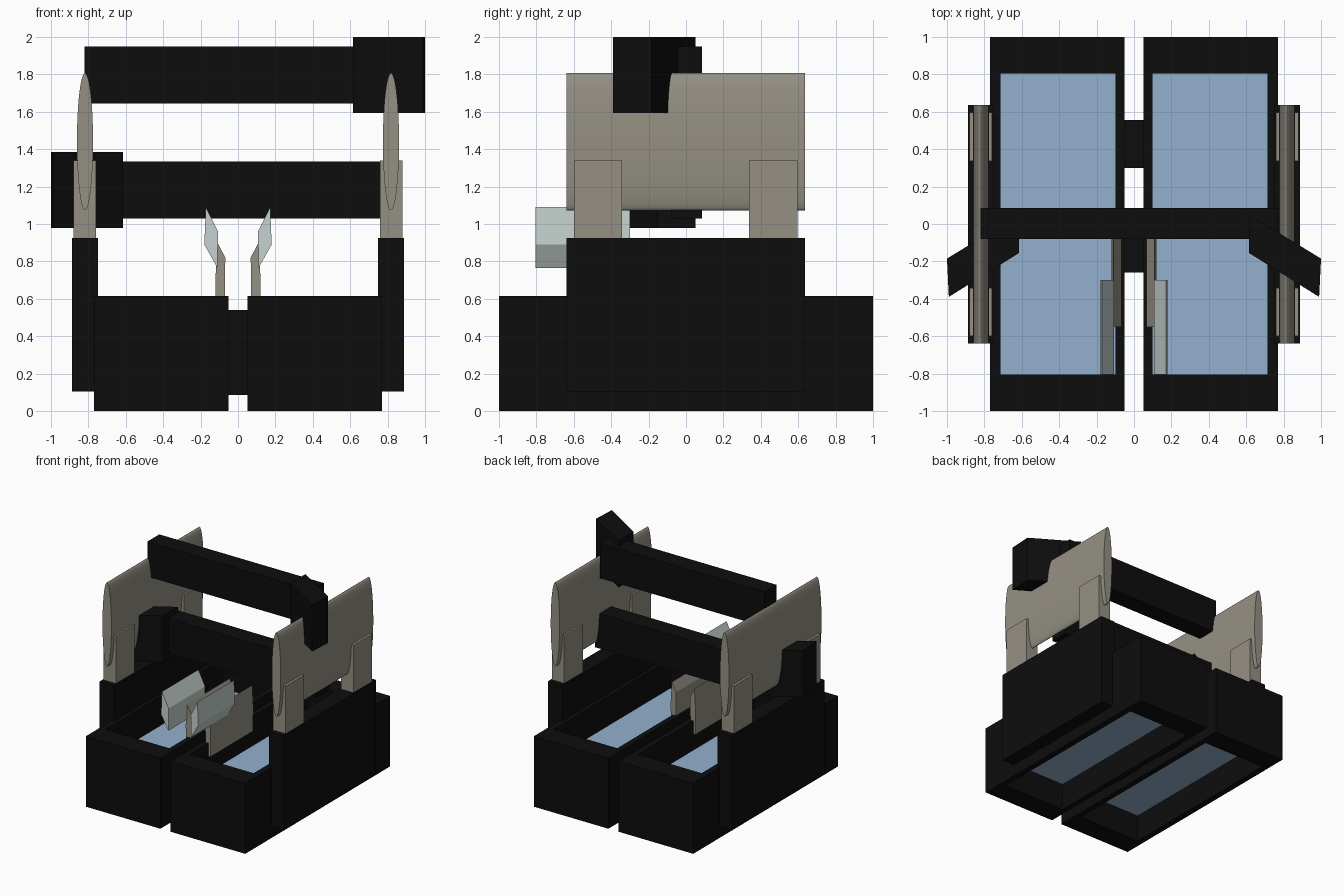
import bpy
import bmesh
import math

old = bpy.data.objects.get("Cube")
if old:
    bpy.data.objects.remove(old, do_unlink=True)


def material(name, rgb):
    m = bpy.data.materials.new(name)
    m.use_nodes = True
    m.diffuse_color = (*rgb, 1)
    m.node_tree.nodes["Principled BSDF"].inputs["Base Color"].default_value = (*rgb, 1)
    return m


BLACK = material("black", (0.004, 0.004, 0.004))
GREY = material("warm_grey", (0.30, 0.28, 0.23))
GLASS = material("pale_blue", (0.29, 0.44, 0.61))
PAD = material("pale_mint", (0.56, 0.64, 0.62))


def finish(name, bm, mat):
    bmesh.ops.recalc_face_normals(bm, faces=bm.faces)
    me = bpy.data.meshes.new(name)
    bm.to_mesh(me)
    bm.free()
    me.materials.append(mat)
    ob = bpy.data.objects.new(name, me)
    bpy.context.collection.objects.link(ob)
    return ob


def box(name, x, y, z, mat):
    bm = bmesh.new()
    bmesh.ops.create_cube(bm, size=1)
    for v in bm.verts:
        for i, (lo, hi) in enumerate((x, y, z)):
            v.co[i] = lo if v.co[i] < 0 else hi
    return finish(name, bm, mat)


def prism(name, points, axis, lo, hi, mat):
    """Extrude a 2D outline along y (outline in x, z) or z (outline in x, y)."""
    bm = bmesh.new()
    place = (lambda a, b: (a, lo, b)) if axis == "y" else (lambda a, b: (a, b, lo))
    face = bm.faces.new([bm.verts.new(place(a, b)) for a, b in points])
    new = bmesh.ops.extrude_face_region(bm, geom=[face])["geom"]
    shift = (0, hi - lo, 0) if axis == "y" else (0, 0, hi - lo)
    bmesh.ops.translate(bm, vec=shift, verts=[g for g in new if isinstance(g, bmesh.types.BMVert)])
    return finish(name, bm, mat)


def span(s, a, b):
    return tuple(sorted((s * a, s * b)))


def flip(s, points):
    return [(s * a, b) for a, b in points]


for s, side in ((1, "left"), (-1, "right")):
    # Open lens frame: four walls around a recessed pane
    for part, x in (("inner", (0.05, 0.1)), ("outer", (0.715, 0.77))):
        box(f"{side}_frame_{part}_wall", span(s, *x), (-1, 1), (0, 0.615), BLACK)
    for part, y in (("front", (-1, -0.805)), ("back", (0.805, 1))):
        box(f"{side}_frame_{part}_wall", span(s, 0.1, 0.715), y, (0, 0.615), BLACK)
    box(f"{side}_lens", span(s, 0.1, 0.715), (-0.805, 0.805), (0.24, 0.36), GLASS)

    # Side panel with two hinge posts
    box(f"{side}_side_panel", span(s, 0.748, 0.888), (-0.64, 0.637), (0.105, 0.925), BLACK)
    for part, y in (("front", (-0.6, -0.343)), ("back", (0.337, 0.595))):
        box(f"{side}_{part}_post", span(s, 0.76, 0.88), y, (0.9, 1.34), GREY)

    # Flattened oval barrel held by the posts
    oval = [(s * 0.818 + 0.043 * math.cos(t), 1.44 + 0.367 * math.sin(t))
            for t in (math.tau * i / 48 for i in range(48))]
    barrel = prism(f"{side}_oval_barrel", oval, "y", -0.64, 0.637, GREY)
    bpy.ops.object.select_all(action="DESELECT")
    barrel.select_set(True)
    bpy.context.view_layer.objects.active = barrel
    bpy.ops.object.shade_smooth_by_angle(angle=math.radians(40))

    # Nose support arm and pad
    arm = [(0.07, 0.5), (0.118, 0.5), (0.12, 0.72), (0.109, 0.9), (0.068, 0.82)]
    prism(f"{side}_nose_arm", flip(s, arm), "y", -0.55, 0.04, GREY)
    pad = [(0.11, 0.765), (0.18, 0.89), (0.172, 1.09), (0.107, 0.96)]
    prism(f"{side}_nose_pad", flip(s, pad), "y", -0.805, -0.3, PAD)

    # Folded temple: long bar plus its angled end, one above the other
    z = 1.645 if s > 0 else 1.03
    box(f"{side}_temple_bar", span(s, -0.82, 0.77), (-0.08, 0.085), (z, z + 0.305), BLACK)
    tip = [(0.615, -0.155), (0.99, -0.39), (1.0, -0.185), (0.615, 0.05)]
    prism(f"{side}_temple_tip", flip(s, tip), "z", z - 0.052, z + 0.355, BLACK)

# Bridges joining the two frames
for name, y in (("front_bridge", (-0.26, -0.005)), ("back_bridge", (0.3, 0.555))):
    box(name, (-0.05, 0.05), y, (0.085, 0.54), BLACK)
